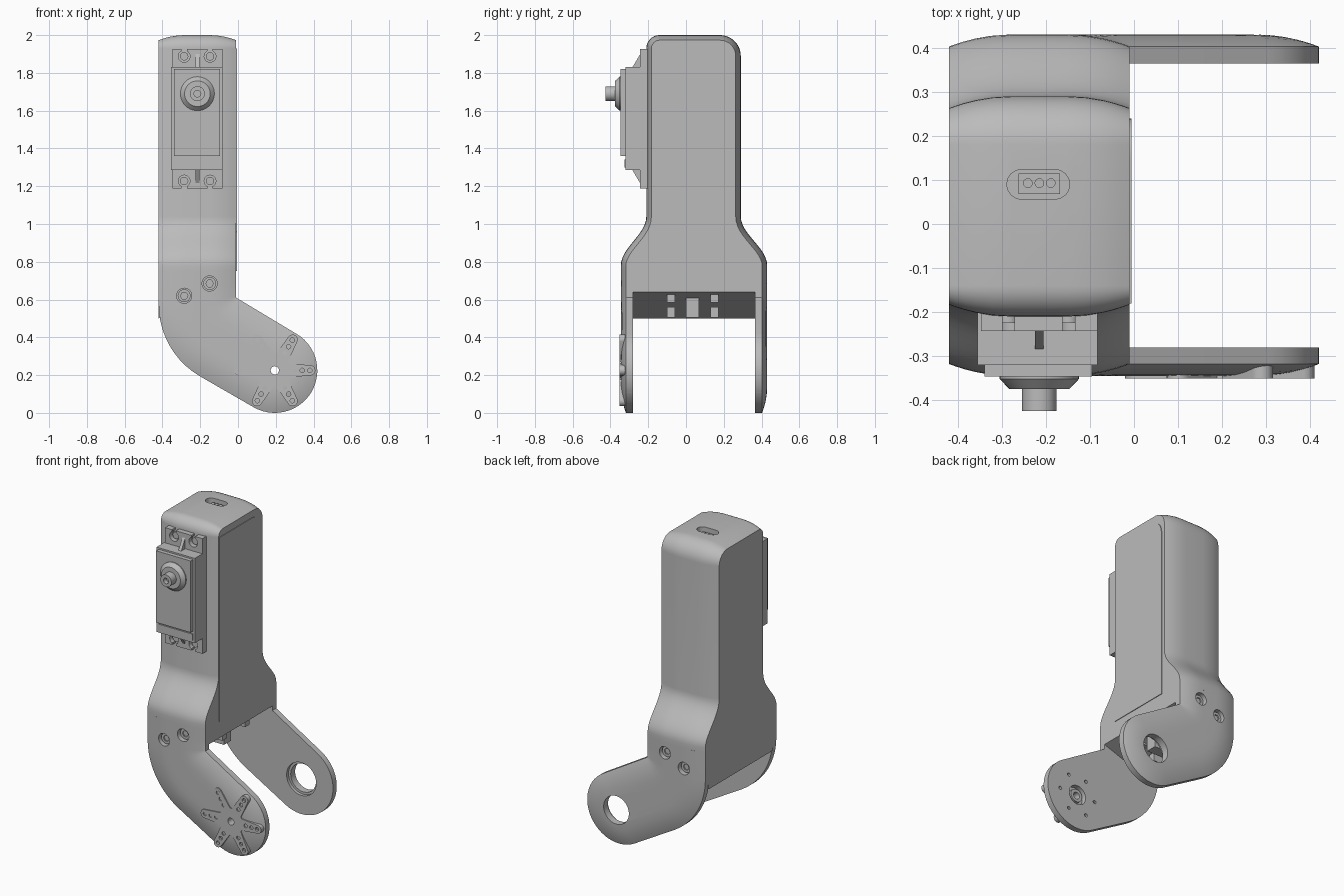
import bpy, bmesh
from math import pi, sin, cos, radians
from mathutils import Vector

cube = bpy.data.objects.get("Cube")
if cube:
    bpy.data.objects.remove(cube)

grey = bpy.data.materials.new("plain grey")
grey.use_nodes = True
grey.diffuse_color = (0.5, 0.5, 0.5, 1)
grey.node_tree.nodes["Principled BSDF"].inputs["Base Color"].default_value = (0.5, 0.5, 0.5, 1)


def finish(name, bm, smooth=True):
    bmesh.ops.remove_doubles(bm, verts=bm.verts, dist=1e-5)
    bmesh.ops.recalc_face_normals(bm, faces=bm.faces)
    me = bpy.data.meshes.new(name)
    bm.to_mesh(me)
    bm.free()
    me.materials.append(grey)
    ob = bpy.data.objects.new(name, me)
    bpy.context.collection.objects.link(ob)
    if smooth:
        shade(ob)
    return ob


def activate(ob):
    bpy.ops.object.select_all(action='DESELECT')
    ob.select_set(True)
    bpy.context.view_layer.objects.active = ob


def shade(ob):
    activate(ob)
    bpy.ops.object.shade_smooth_by_angle(angle=radians(30))


def loft(bm, rings):
    """Skin equal-length closed rings and cap both ends."""
    vs = [[bm.verts.new(p) for p in r] for r in rings]
    n = len(vs[0])
    for a, b in zip(vs, vs[1:]):
        for i in range(n):
            bm.faces.new((a[i], a[(i + 1) % n], b[(i + 1) % n], b[i]))
    bm.faces.new(vs[0])
    bm.faces.new(vs[-1])


AXES = {'x': lambda a, b, c: (c, a, b), 'y': lambda a, b, c: (a, c, b), 'z': lambda a, b, c: (a, b, c)}


def prism(name, pts, lo, hi, axis='y', smooth=True):
    bm = bmesh.new()
    loft(bm, [[AXES[axis](a, b, c) for a, b in pts] for c in (lo, hi)])
    return finish(name, bm, smooth)


def rect(x0, x1, z0, z1):
    return [(x0, z0), (x1, z0), (x1, z1), (x0, z1)]


def arc(cx, cz, r, a0, a1, n):
    return [(cx + r * cos(radians(a0 + (a1 - a0) * i / n)),
             cz + r * sin(radians(a0 + (a1 - a0) * i / n))) for i in range(n + 1)]


def circle(cx, cz, r, n=32):
    return arc(cx, cz, r, 0, 360, n)[:-1]


def cut(ob, *cutters):
    for c in cutters:
        m = ob.modifiers.new("cut", 'BOOLEAN')
        m.object, m.solver = c, 'EXACT'
        activate(ob)
        bpy.ops.object.modifier_apply(modifier=m.name)
        bpy.data.objects.remove(c)
    shade(ob)


X0, X1, JOIN, MID = -0.42, -0.01, 0.75, -0.215
PIVOT, R = (0.195, 0.225), 0.225
FRONT, BACK = -0.345, 0.43


def crown(d):
    return 0.027 * (1 - min(d / 0.14, 1)) ** 2


# Upper housing: side profile swept across x, rounded towards both sides
def flare(narrow, wide):
    return [(wide + (narrow - wide) * (1 - cos(pi * i / 12)) / 2, 0.78 + 0.26 * i / 12) for i in range(13)]


profile = ([(FRONT, JOIN)] + flare(-0.21, FRONT) + arc(-0.14, 1.93, 0.07, 180, 90, 8)
           + arc(0.18, 1.89, 0.11, 90, 0, 10) + flare(0.29, BACK)[::-1] + [(BACK, JOIN)])


def inset(d):
    out = []
    for i, (y, z) in enumerate(profile):
        a, b = profile[max(i - 1, 0)], profile[min(i + 1, len(profile) - 1)]
        t = Vector((b[0] - a[0], b[1] - a[1])).normalized()
        out.append((y + t.y * d, z - t.x * d))
    return out


steps = [0, 0.015, 0.035, 0.06, 0.1, 0.14]
bm = bmesh.new()
loft(bm, [[(x, y, z) for y, z in inset(crown(min(x - X0, X1 - x)))]
          for x in [X0 + s for s in steps] + [X1 - s for s in reversed(steps)]])
housing = finish("upper_housing", bm)
slot = arc(-0.18, 0.09, 0.034, -90, 90, 8) + arc(-0.255, 0.09, 0.034, 90, 270, 8)
cut(housing, prism("slot_cutter", slot, 1.96, 2.1, 'z'))

# Connector in the top slot
prism("connector", rect(-0.262, -0.168, 0.068, 0.115), 1.95, 1.975, 'z')
for i in (-1, 0, 1):
    prism("connector_pin", circle(MID + 0.026 * i, 0.093, 0.011, 12), 1.97, 1.985, 'z')

# Side cover
cover = ([(-0.18, JOIN), (-0.18, 1.93)] + arc(0.15, 1.84, 0.09, 90, 0, 8) + [(0.24, JOIN)])
prism("side_cover", cover, X1 - 0.01, X1 + 0.004, 'x')

# Bent fork arms: cross-strips from the housing round the bend to the tip
rows = [((X0, JOIN), (X1, JOIN)), ((X0, 0.67), (X1, 0.68))]
for i, p in enumerate(arc(0.02, 0.574, 0.44, 180, 240, 10)):
    rows.append((p, (X1 + 0.05 * i / 10, 0.61 - 0.03 * i / 10)))
for a in list(range(0, 85, 7)) + [88]:
    rows.append((arc(*PIVOT, R, 240 + a, 0, 1)[0], arc(*PIVOT, R, 60 - a, 0, 1)[0]))
edge = [Vector(l) for l, r in rows] + [Vector(r) for l, r in reversed(rows)]
edge = [Vector((X0, 1))] + edge + [Vector((X1, 1))]


def edge_distance(p):
    best = 9
    for a, b in zip(edge, edge[1:]):
        t = max(0, min(1, (p - a).dot(b - a) / (b - a).length_squared))
        best = min(best, (p - a - (b - a) * t).length)
    return best


def arm(name, outer, inner):
    rings, n = [], 16
    s = 1 if outer < inner else -1
    for l, r in rows:
        l, r = Vector(l), Vector(r)
        pts = [l.lerp(r, (1 - cos(pi * i / n)) / 2) for i in range(n + 1)]
        rings.append([(p.x, outer + s * crown(edge_distance(p)), p.y) for p in pts]
                     + [(p.x, inner, p.y) for p in reversed(pts)])
    bm = bmesh.new()
    loft(bm, rings)
    ob = finish(name, bm)
    # Countersunk screws
    for x, z in ((-0.285, 0.62), (-0.15, 0.685)):
        floor = outer + s * 0.035
        cut(ob, prism("screw_cutter", circle(x, z, 0.04), outer - s * 0.1, floor))
        head = prism(name + "_screw", circle(x, z, 0.034), floor + s * 0.01, floor - s * 0.012)
        cut(head, prism("hex_cutter", circle(x, z, 0.02, 6), floor - s * 0.004, floor - s * 0.1))
    return ob


front_arm = arm("front_arm", FRONT, -0.28)
back_arm = arm("back_arm", BACK, 0.365)
cut(front_arm, prism("hub_cutter", circle(*PIVOT, 0.062), -0.5, -0.2),
    *[prism("bolt_cutter", circle(*p, 0.011, 12), -0.31, -0.2) for p in arc(*PIVOT, 0.13, 0, 300, 5)])
cut(back_arm, prism("bearing_cutter", circle(*PIVOT, 0.09, 48), 0.2, 0.6),
    prism("bearing_step_cutter", circle(*PIVOT, 0.105, 48), 0.2, 0.385))

# Block between the arms with a sloping underside and ribs
prism("fork_block", [(X0, 0.5), (X1, 0.64), (X1, JOIN + 0.01), (X0, JOIN + 0.01)], -0.285, 0.37)
prism("fork_rib", rect(-0.4, -0.1, 0.505, 0.63), 0.0, 0.07)
for y in (-0.1, 0.13):
    prism("fork_boss", rect(-0.4, -0.2, 0.505, 0.56), y, y + 0.042)
    prism("fork_boss", rect(-0.2, -0.04, 0.585, 0.628), y, y + 0.042)

# Six-armed servo horn on the front arm
star = []
for k in range(6):
    a = radians(60 * k)
    star += arc(PIVOT[0] + 0.188 * cos(a), PIVOT[1] + 0.188 * sin(a), 0.027, 60 * k - 85, 60 * k + 85, 8)
    star += arc(*PIVOT, 0.085, 60 * k + 26, 60 * k + 34, 2)
horn = prism("servo_horn", star, -0.351, -0.312)
cut(horn, prism("shaft_cutter", circle(*PIVOT, 0.022), -0.5, -0.2),
    *[prism("horn_hole_cutter", p, -0.5, -0.335) for r in (0.105, 0.145, 0.185)
      for p in [circle(*c, 0.012, 12) for c in arc(*PIVOT, r, 0, 300, 5)]])
hub = prism("horn_hub", circle(*PIVOT, 0.042), -0.32, -0.288)
cut(hub, prism("hub_hole_cutter", circle(*PIVOT, 0.022), -0.5, -0.2))

# Servo: case, raised lid, mounting ears with open holes and ribs
prism("servo_case", rect(-0.355, -0.083, 1.285, 1.83), -0.32, -0.18)
prism("servo_lid", rect(-0.34, -0.095, 1.36, 1.82), -0.346, -0.31)
prism("servo_step", rect(-0.34, -0.095, 1.3, 1.342), -0.326, -0.31)
for s in (1, -1):
    z0 = 1.5575 + s * 0.27
    z1 = z0 + s * 0.1
    ear = prism("servo_ear", rect(-0.348, -0.083, min(z0, z1), max(z0, z1)), -0.243, -0.19)
    for x in (-0.285, -0.148):
        hz = z0 + s * 0.06
        cut(ear, prism("ear_hole_cutter", circle(x, hz, 0.031, 24), -0.5, -0.206),
            prism("ear_gap_cutter", rect(x - 0.014, x + 0.014, min(hz, hz + s * 0.1), max(hz, hz + s * 0.1)),
                  -0.5, -0.206))
        prism("ear_screw", circle(x, hz, 0.022, 20), -0.225, -0.19)
    prism("servo_rib", [(-0.285, z0), (-0.235, z0 + s * 0.085), (-0.2, z0 + s * 0.085), (-0.2, z0)],
          MID - 0.01, MID + 0.01, 'x')

# Output bush and shaft, stepped towards the front
bm = bmesh.new()
loft(bm, [[(x, y, z) for x, z in circle(MID, 1.69, r, 40)] for y, r in
          ((-0.33, 0.09), (-0.352, 0.09), (-0.375, 0.068), (-0.375, 0.039), (-0.425, 0.039))])
shaft = finish("output_shaft", bm)
cut(shaft, prism("shaft_hole_cutter", circle(MID, 1.69, 0.018, 20), -0.5, -0.395))
